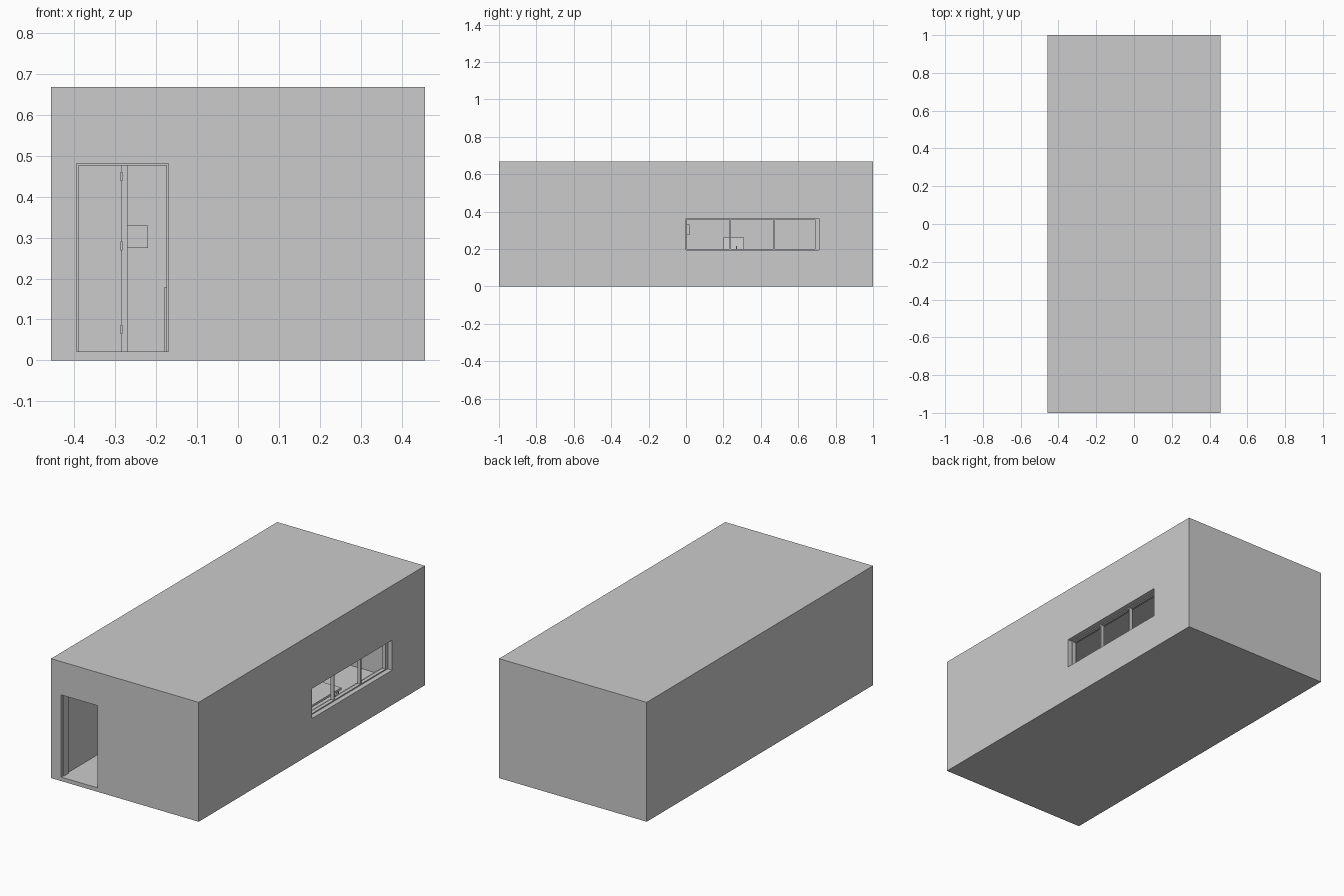
import bpy
import bmesh
import math

if "Cube" in bpy.data.objects:
    bpy.data.objects.remove(bpy.data.objects["Cube"])


def box(name, x, y, z, rot=None):
    """Box spanning the given (min, max) ranges."""
    me = bpy.data.meshes.new(name)
    bm = bmesh.new()
    bmesh.ops.create_cube(bm, size=1)
    for v in bm.verts:
        v.co.x *= x[1] - x[0]
        v.co.y *= y[1] - y[0]
        v.co.z *= z[1] - z[0]
    bm.to_mesh(me)
    bm.free()
    ob = bpy.data.objects.new(name, me)
    ob.location = [sum(r) / 2 for r in (x, y, z)]
    if rot:
        ob.rotation_euler = rot
    bpy.context.collection.objects.link(ob)
    return ob


def cut(ob, *ranges):
    """Cut a box-shaped hole out of an object."""
    cutter = box("cutter", *ranges)
    cutter.hide_render = True
    mod = ob.modifiers.new("opening", 'BOOLEAN')
    mod.operation, mod.solver, mod.object = 'DIFFERENCE', 'EXACT', cutter
    bpy.context.view_layer.objects.active = ob
    bpy.ops.object.modifier_apply(modifier=mod.name)
    bpy.data.objects.remove(cutter)


W, L, H = 0.457, 1.0, 0.668
T, FLOOR, CEIL = 0.06, 0.022, 0.62

# Outer shell: hollow room, front doorway, side window
shell = box("building_shell", (-W, W), (-L, L), (0, H))
cut(shell, (-W + T, W - T), (-L + T, L - T), (FLOOR, CEIL))
cut(shell, (-0.395, -0.17), (-1.1, -0.9), (FLOOR, 0.482))
cut(shell, (0.35, 0.55), (0.0, 0.71), (0.195, 0.362))

# Doorway lining
for name, x, z in (("door_jamb_left", (-0.395, -0.390), (FLOOR, 0.482)),
                   ("door_jamb_right", (-0.175, -0.170), (FLOOR, 0.482)),
                   ("door_head", (-0.390, -0.175), (0.477, 0.482))):
    box(name, x, (-0.985, -0.94), z)

# Window frame and two mullions, set back in the wall
FX = (0.41, 0.43)
box("window_sill_rail", FX, (0.0, 0.71), (0.195, 0.201))
box("window_head_rail", FX, (0.0, 0.71), (0.357, 0.362))
for name, y, w in (("window_jamb_front", 0.003, 0.006), ("mullion_1", 0.237, 0.008),
                   ("mullion_2", 0.473, 0.008), ("window_jamb_back", 0.70, 0.02)):
    box(name, FX, (y - w / 2, y + w / 2), (0.201, 0.357))
box("window_handle", (0.40, 0.412), (0.266, 0.272), (0.2, 0.215))

# Inner partition with a doorway
wall = box("partition_wall", (-0.285, -0.27), (-0.3, L - T), (FLOOR, CEIL))
cut(wall, (-0.4, -0.2), (0.395, 0.56), (0.0, 0.46))
box("inner_door_leaf", (-0.282, -0.273), (0.395, 0.56), (FLOOR, 0.46))
for i, z in enumerate((0.075, 0.28, 0.45)):
    box(f"hinge_{i}", (-0.288, -0.282), (-0.306, -0.3), (z - 0.011, z + 0.011))

# Cabinet beside the entrance line of sight
box("cabinet", (-0.18, -0.05), (0.82, L - T), (FLOOR, 0.18))

# Table with four legs near the window
box("table_top", (0.1, 0.36), (0.05, 0.4), (0.178, 0.19))
for x in (0.11, 0.34):
    for y in (0.06, 0.38):
        box("table_leg", (x, x + 0.012), (y, y + 0.012), (FLOOR, 0.178))

# Chair facing the table
box("chair_seat", (-0.04, 0.07), (0.2, 0.31), (0.115, 0.127))
box("chair_back", (-0.05, -0.04), (0.2, 0.31), (0.127, 0.26), (0, math.radians(-8), 0))
for x in (-0.04, 0.06):
    for y in (0.2, 0.3):
        box("chair_leg", (x, x + 0.01), (y, y + 0.01), (FLOOR, 0.115))

# Wall unit at the front end of the window
box("wall_unit", (-0.27, -0.22), (-0.12, 0.02), (0.275, 0.33))
